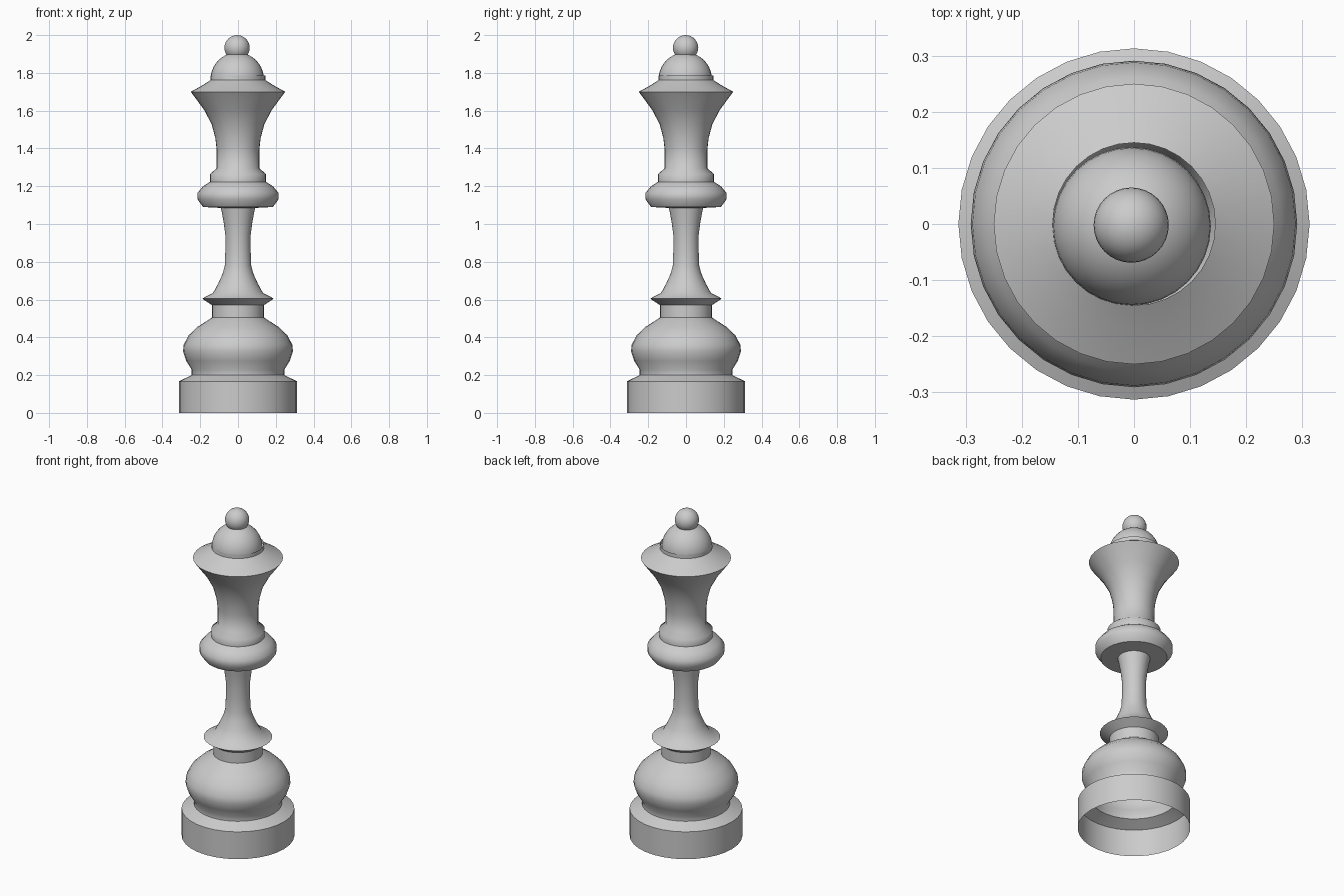
import bpy, bmesh, math
from mathutils import Matrix, Vector

if "Cube" in bpy.data.objects:
    bpy.data.objects.remove(bpy.data.objects["Cube"])

grey = bpy.data.materials.new("light grey")
grey.diffuse_color = (0.6, 0.6, 0.6, 1)
grey.use_nodes = True
grey.node_tree.nodes["Principled BSDF"].inputs["Base Color"].default_value = grey.diffuse_color


def finish(name, bm, angle):
    me = bpy.data.meshes.new(name)
    bm.to_mesh(me)
    bm.free()
    ob = bpy.data.objects.new(name, me)
    bpy.context.collection.objects.link(ob)
    me.materials.append(grey)
    bpy.ops.object.select_all(action='DESELECT')
    ob.select_set(True)
    bpy.context.view_layer.objects.active = ob
    bpy.ops.object.shade_smooth_by_angle(angle=math.radians(angle))
    return ob


def lathe(name, profile, steps=32, angle=50):
    bm = bmesh.new()
    vs = [bm.verts.new((r, 0, z)) for r, z in profile]
    es = [bm.edges.new(p) for p in zip(vs, vs[1:])]
    bmesh.ops.spin(bm, geom=vs + es, cent=(0, 0, 0), axis=(0, 0, 1),
                   angle=2 * math.pi, steps=steps, use_merge=True)
    bmesh.ops.remove_doubles(bm, verts=bm.verts, dist=1e-5)
    bmesh.ops.recalc_face_normals(bm, faces=bm.faces)
    # open shell: make sure the faces point outward
    low = min(bm.faces, key=lambda f: f.calc_center_median().z)
    c = low.calc_center_median()
    if low.normal.dot(Vector((c.x, c.y, 0))) < 0:
        bmesh.ops.reverse_faces(bm, faces=bm.faces)
    return finish(name, bm, angle)


# Turned body, open underneath
body = [
    (0.313, 0), (0.313, 0.167), (0.245, 0.2), (0.245, 0.228),      # base
    (0.274, 0.275), (0.291, 0.325), (0.288, 0.36), (0.262, 0.41),  # bulge
    (0.215, 0.455), (0.137, 0.505), (0.137, 0.57),
    (0.19, 0.605), (0.132, 0.635), (0.105, 0.685), (0.082, 0.735),  # lower ring
    (0.07, 0.78), (0.067, 0.86), (0.067, 0.94), (0.076, 1.01),     # stem
    (0.09, 1.085), (0.185, 1.09), (0.214, 1.13), (0.214, 1.165),   # collar
    (0.185, 1.2), (0.148, 1.223), (0.148, 1.265), (0.113, 1.295),
    (0.113, 1.395), (0.12, 1.455), (0.14, 1.53), (0.18, 1.605),    # flare
    (0.25, 1.7), (0.19, 1.733), (0.145, 1.762), (0.145, 1.785),    # crown rim
]
lathe("body", body)

# Dome on the crown
dome = lathe("dome", [(0.141 * math.cos(a), 0.141 * math.sin(a))
                      for a in [i * math.pi / 20 for i in range(11)]])
dome.location = (-0.004, -0.004, 1.767)

# Ball finial
bm = bmesh.new()
bmesh.ops.create_uvsphere(bm, u_segments=32, v_segments=16, radius=0.067,
                          matrix=Matrix.Translation((-0.005, -0.002, 1.933)))
finish("finial", bm, 50)
